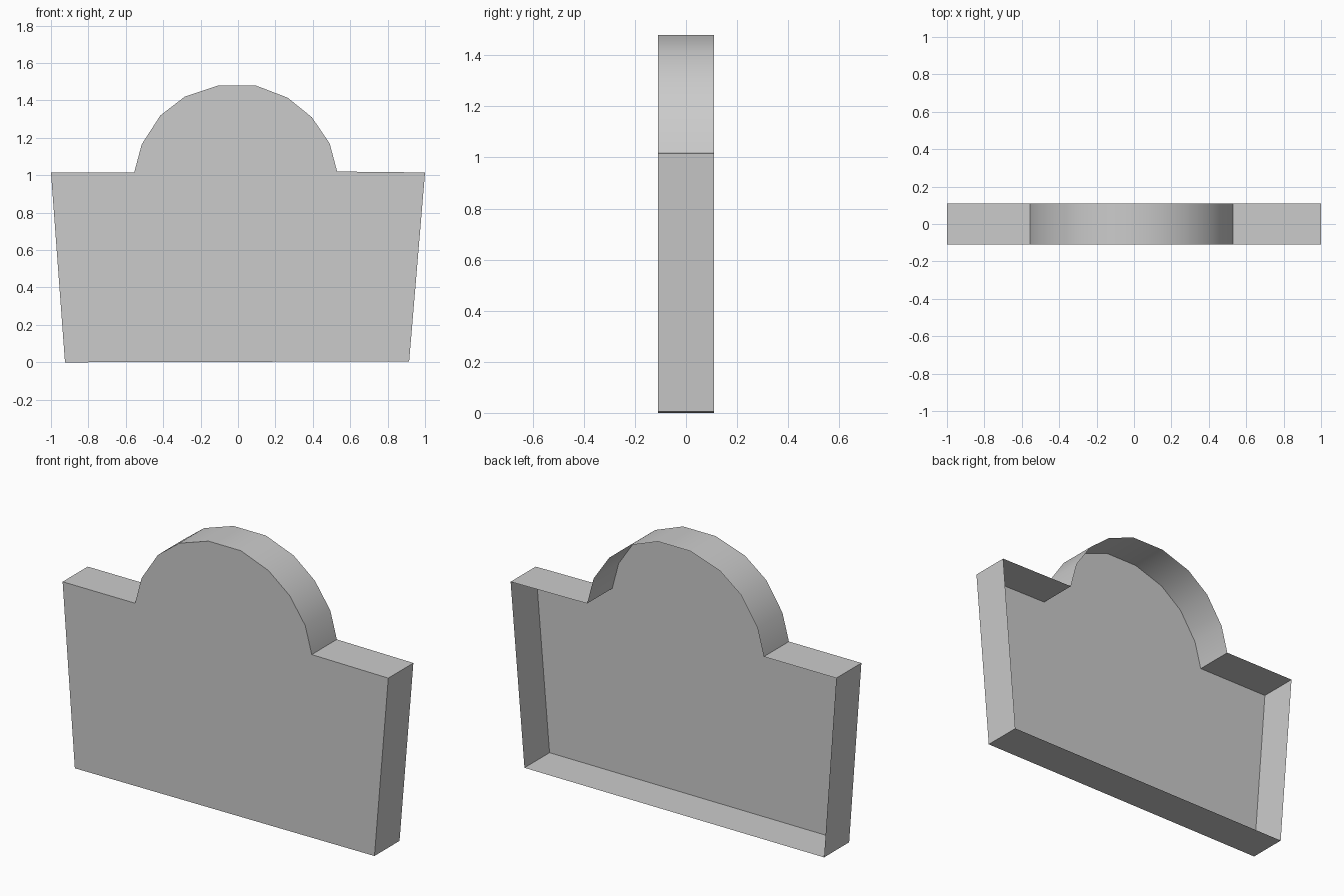
import bpy
import bmesh
import math

cube = bpy.data.objects.get("Cube")
if cube:
    bpy.data.objects.remove(cube, do_unlink=True)

FRONT_Y, BACK_Y = -0.11, 0.11

# Plain grey surface
grey = bpy.data.materials.new("plain_grey")
grey.use_nodes = True
colour = (0.6, 0.6, 0.6, 1)
grey.diffuse_color = colour
grey.node_tree.nodes["Principled BSDF"].inputs["Base Color"].default_value = colour

# Outline: tapered body with flat shoulders and a faceted dome
body_right = [(-0.925, 0), (0.915, 0.005), (1, 1.015)]
dome = [(0.53, 1.02), (0.49, 1.17), (0.395, 1.31), (0.265, 1.415),
        (0.095, 1.48), (-0.105, 1.48), (-0.285, 1.42), (-0.415, 1.32),
        (-0.515, 1.165), (-0.555, 1.015)]
body_left = [(-1, 1.015)]
outline = body_right + dome + body_left

# Front panel with a rim running back from its edge, open behind
bm = bmesh.new()
front = [bm.verts.new((x, FRONT_Y, z)) for x, z in outline]
back = [bm.verts.new((x, BACK_Y, z)) for x, z in outline]
bm.faces.new(front)
for i in range(len(outline)):
    j = (i + 1) % len(outline)
    bm.faces.new((front[j], front[i], back[i], back[j]))

mesh = bpy.data.meshes.new("domed_panel")
bm.to_mesh(mesh)
bm.free()
mesh.materials.append(grey)
panel = bpy.data.objects.new("domed_panel", mesh)
bpy.context.collection.objects.link(panel)

# Smooth dome, sharp corners
bpy.ops.object.select_all(action="DESELECT")
panel.select_set(True)
bpy.context.view_layer.objects.active = panel
bpy.ops.object.shade_smooth_by_angle(angle=math.radians(40))
